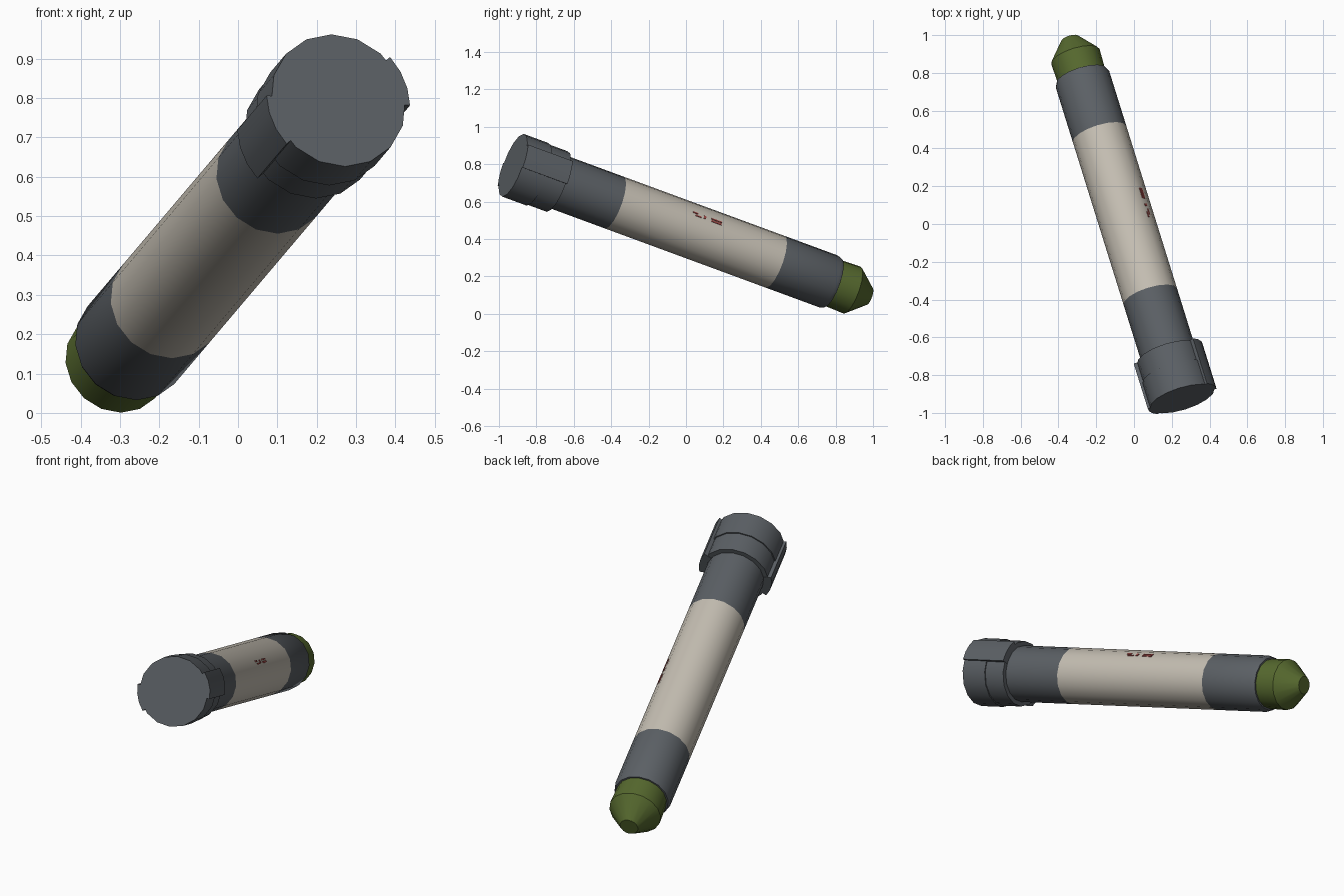
import bpy, bmesh, math
from mathutils import Vector, Matrix

cube = bpy.data.objects.get("Cube")
if cube:
    bpy.data.objects.remove(cube)

# Tilted frame: the tube runs along local -z, starting at the cap face
START = Vector((0.255, -0.925, 0.794))
axis = Vector((-0.281, 0.9006, -0.3315)).normalized()
up = (Vector((0, 0, 1)) - axis.z * axis).normalized()
side = up.cross(-axis)
FRAME = Matrix.Translation(START) @ Matrix((side, up, -axis)).transposed().to_4x4()
SIDES = 16


def material(name, r, g, b):
    m = bpy.data.materials.new(name)
    m.use_nodes = True
    m.diffuse_color = (r, g, b, 1)
    node = m.node_tree.nodes["Principled BSDF"]
    node.inputs["Base Color"].default_value = (r, g, b, 1)
    node.inputs["Roughness"].default_value = 0.8
    return m


grey = material("dark grey", 0.105, 0.117, 0.13)
cream = material("warm off white", 0.56, 0.52, 0.45)
green = material("olive green", 0.094, 0.142, 0.028)
red = material("faded red", 0.36, 0.07, 0.065)


def finish(name, bm, mats):
    bmesh.ops.recalc_face_normals(bm, faces=bm.faces)
    mesh = bpy.data.meshes.new(name)
    bm.to_mesh(mesh)
    bm.free()
    for m in mats:
        mesh.materials.append(m)
    ob = bpy.data.objects.new(name, mesh)
    bpy.context.collection.objects.link(ob)
    ob.matrix_world = FRAME
    bpy.ops.object.select_all(action="DESELECT")
    ob.select_set(True)
    bpy.context.view_layer.objects.active = ob
    bpy.ops.object.shade_smooth_by_angle(angle=math.radians(32))
    return ob


def polar(angle, radius, dist):
    return (radius * math.cos(angle), radius * math.sin(angle), -dist)


# Solid of revolution from (distance, radius) pairs, one material slot per span
def lathe(name, profile, mats, slots=None):
    bm = bmesh.new()
    rings = [[bm.verts.new(polar(math.tau * i / SIDES, r, t)) for i in range(SIDES)]
             for t, r in profile]
    for k, (a, b) in enumerate(zip(rings, rings[1:])):
        for i in range(SIDES):
            j = (i + 1) % SIDES
            face = bm.faces.new((a[i], a[j], b[j], b[i]))
            face.material_index = slots[k] if slots else 0
    bm.faces.new(rings[0])
    bm.faces.new(rings[-1])
    return finish(name, bm, mats)


# Curved block hugging the tube between two angles (degrees)
def arc_block(name, lo, hi, r_in, r_out, t0, t1, mat, steps):
    bm = bmesh.new()
    sections = []
    for i in range(steps + 1):
        a = math.radians(lo + (hi - lo) * i / steps)
        sections.append([bm.verts.new(polar(a, r, t)) for r, t in
                         ((r_in, t0), (r_out, t0), (r_out, t1), (r_in, t1))])
    for a, b in zip(sections, sections[1:]):
        for i in range(4):
            j = (i + 1) % 4
            bm.faces.new((a[i], a[j], b[j], b[i]))
    bm.faces.new(sections[0])
    bm.faces.new(sections[-1])
    return finish(name, bm, [mat])


# Tube with grey ends and a pale sleeve
lathe("tube_body",
      [(0.24, 0.148), (0.6, 0.148), (1.555, 0.148), (1.876, 0.148), (1.897, 0.139)],
      [grey, cream], [0, 1, 0, 0])

# Two-step end cap with a pair of opposite grip ridges
lathe("cap_front", [(0, 0.178), (0.145, 0.178)], [grey])
lathe("cap_rear", [(0.14, 0.172), (0.262, 0.172)], [grey])
for label, centre in (("left", 17), ("right", 197)):
    arc_block("grip_ridge_" + label, centre - 21, centre + 21,
              0.15, 0.19, 0, 0.265, grey, 3)

# Blunt nose
lathe("nose", [(1.88, 0.13), (2.012, 0.134), (2.117, 0.047)], [green])

# Small painted dashes on the sleeve
for n, (lo, hi, t0, t1) in enumerate(((29, 33, 1.11, 1.17), (35, 38, 1.11, 1.17),
                                      (30, 37, 1.065, 1.078), (29, 32, 1.015, 1.05),
                                      (35, 38, 1.0, 1.03))):
    arc_block(f"painted_dash_{n + 1}", lo, hi, 0.143, 0.1485, t0, t1, red, 1)
